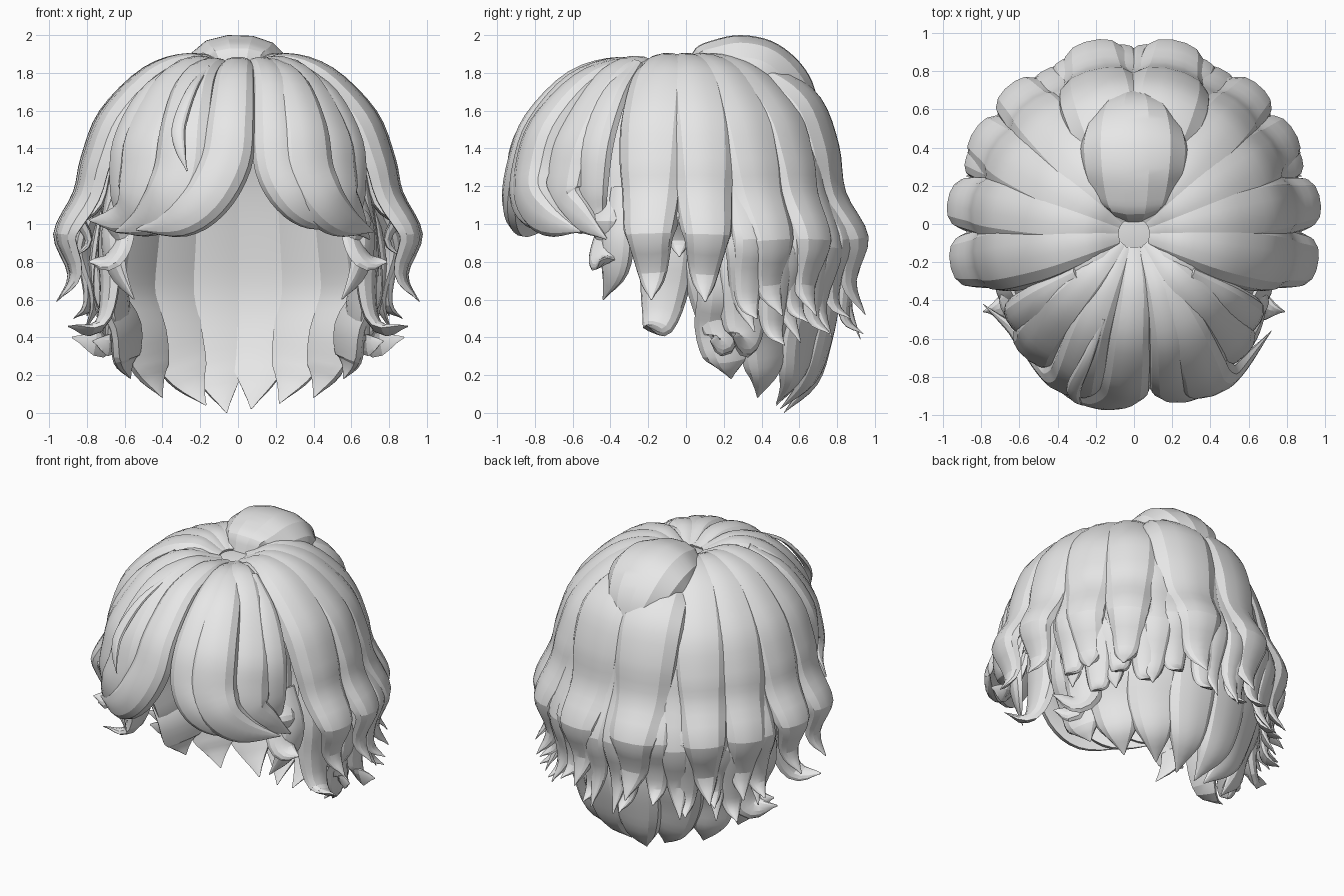
import bpy, bmesh, math
from mathutils import Vector

if "Cube" in bpy.data.objects:
    bpy.data.objects.remove(bpy.data.objects["Cube"])

hair = bpy.data.materials.new("light_grey_hair")
hair.diffuse_color = (0.8, 0.8, 0.8, 1)
hair.use_nodes = True
hair.node_tree.nodes["Principled BSDF"].inputs["Base Color"].default_value = hair.diffuse_color

CY = -0.05  # y of the crown whorl
# Lock cross-section: across, outward (faceted arch with a shallow underside)
SECTION = [(-1, -1), (-.9, -.5), (-.6, -.14), (-.2, 0), (.28, -.02), (.66, -.2),
           (.92, -.58), (1, -1), (.5, -1.15), (-.5, -1.15)]


def finish(bm, name, angle=17):
    bmesh.ops.recalc_face_normals(bm, faces=bm.faces)
    me = bpy.data.meshes.new(name)
    bm.to_mesh(me)
    bm.free()
    ob = bpy.data.objects.new(name, me)
    bpy.context.collection.objects.link(ob)
    me.materials.append(hair)
    bpy.ops.object.select_all(action='DESELECT')
    ob.select_set(True)
    bpy.context.view_layer.objects.active = ob
    bpy.ops.object.shade_smooth_by_angle(angle=math.radians(angle))
    return ob


def spline(pts, steps=4):
    """Catmull-Rom through 4D points (x, y, z, half width)."""
    p = [2 * pts[0] - pts[1]] + pts + [2 * pts[-1] - pts[-2]]
    out = []
    for i in range(1, len(p) - 2):
        a, b, c, d = p[i - 1:i + 3]
        for k in range(steps):
            t = k / steps
            out.append(.5 * (2 * b + (c - a) * t + (2 * a - 5 * b + 4 * c - d) * t * t
                             + (3 * b - a - 3 * c + d) * t ** 3))
    return out + [pts[-1]]


def lock(name, path, widths, thick=.65, tmax=.13):
    """Tapered hair lock; path follows its outer crest."""
    pts = spline([Vector((*p, w)) for p, w in zip(path, widths)])
    pos = [p.to_3d() for p in pts]
    bm = bmesh.new()
    rings, side = [], Vector()
    for i, p in enumerate(pos):
        tan = (pos[min(i + 1, len(pos) - 1)] - pos[max(i - 1, 0)]).normalized()
        out = Vector((p.x, p.y - CY, max(p.z - 1.2, 0))).normalized()
        side = tan.cross(out) + side * 1.2
        side = (side - tan * side.dot(tan)).normalized()
        nor = side.cross(tan)
        w = max(pts[i].w, .004)
        t = min(tmax, w * thick)
        rings.append([bm.verts.new(p + side * u * w + nor * v * t) for u, v in SECTION])
    n = len(SECTION)
    for a, b in zip(rings, rings[1:]):
        for j in range(n):
            bm.faces.new((a[j], a[(j + 1) % n], b[(j + 1) % n], b[j]))
    bm.faces.new(rings[0])
    bm.faces.new(rings[-1])
    return finish(bm, name)


# Wavy profiles (radius, height) of the locks radiating from the crown
WAVE = [(.08, 1.84), (.26, 1.905), (.5, 1.83), (.73, 1.6), (.83, 1.35), (.87, 1.17),
        (.975, .95), (.9, .74), (.96, .6)]
BACK = [(.1, 1.8), (.35, 1.88), (.58, 1.85), (.78, 1.7), (.88, 1.45), (.92, 1.2),
        (1.045, .93), (.98, .7), (1.03, .52)]
TAPER = [.3, .58, .88, 1, .96, .85, .7, .42, 0]


def radial(name, deg, w, r=1.0, drop=1.0, twist=0, s=1, wave=WAVE):
    path = []
    for i, (rad, z) in enumerate(wave):
        a = math.radians(deg + twist * (i / 8) ** 3)
        q = 1 + (r - 1) * min(1, i / 3)
        if z < 1.17:
            z = 1.17 - (1.17 - z) * drop
        elif r < 1:
            z -= .03
        path.append((s * rad * q * math.cos(a), CY + rad * q * math.sin(a), z))
    lock(name, path, [w * k for k in TAPER])


# Scalp cap, open toward the face and neck
bm = bmesh.new()
bmesh.ops.create_uvsphere(bm, u_segments=32, v_segments=20, radius=1)
for v in bm.verts:
    v.co = Vector((v.co.x * .7, v.co.y * .7, v.co.z * .68 + 1.15))
low = [f for f in bm.faces if f.calc_center_median().z < 1.37]
bmesh.ops.delete(bm, geom=low, context='FACES')
cap = finish(bm, "scalp_cap", 40)
mod = cap.modifiers.new("thickness", 'SOLIDIFY')
mod.thickness, mod.offset = .04, -1

# Radiating outer locks and those filling between them
OUTER = [("side_front", -10, .19, 1.0, 1.0, 2, WAVE), ("side_rear", 11, .185, 1.015, 1.02, -2, WAVE),
         ("rear_side", 31, .2, 1.02, 1.15, 4, WAVE), ("rear_corner", 51, .2, 1.04, 1.15, -3, WAVE),
         ("back", 76, .235, .99, 1.0, 3, BACK),
         ("temple", -31, .13, .82, .7, 0, WAVE), ("side_fill", 1, .13, .9, .6, 0, WAVE),
         ("rear_side_fill", 21, .14, .95, 1.3, 6, WAVE), ("rear_corner_fill", 41, .16, .97, 1.4, 4, WAVE),
         ("back_fill", 63, .17, 1.0, 1.35, -4, WAVE), ("back_seam_fill", 85, .15, .95, 1.2, 0, BACK)]
for s, tag in ((1, "right"), (-1, "left")):
    for nm, deg, w, r, drop, tw, wave in OUTER:
        radial(f"{nm}_lock_{tag}", deg, w, r, drop, tw, s, wave)
    # Slim outward flicks splitting the ends of the wide rear locks
    for j, (deg, z, k) in enumerate(((26, .5, 1), (37, .36, .98), (46, .48, 1), (57, .42, 1),
                                     (69, .5, 1.02), (82, .42, 1.03))):
        a = math.radians(deg)
        path = [(s * k * r * math.cos(a), CY + k * r * math.sin(a), h) for r, h in
                ((.68, 1.58), (.81, 1.32), (.86, 1.14), (.965, .92), (.91, z + .22), (.9, z + .08), (.97, z))]
        lock(f"rear_flick_{j}_{tag}", path, (.07, .1, .11, .11, .09, .06, 0))

# Raised crown tuft diving under the back locks
lock("crown_tuft", [(0, .01, 1.83), (0, .05, 1.93), (0, .15, 1.975), (0, .29, 2.0), (0, .45, 1.97),
                    (0, .58, 1.88), (0, .67, 1.75), (0, .72, 1.55)],
     (.14, .2, .25, .28, .29, .27, .22, .1), thick=.8, tmax=.2)

# Fringe, swept left and right of the parting
lock("fringe_centre", [(0, -.12, 1.83), (0, -.35, 1.885), (-.02, -.62, 1.81), (-.04, -.85, 1.58),
                       (-.07, -.94, 1.35), (-.18, -.97, 1.14), (-.34, -.91, 1.02), (-.54, -.74, .97)],
     (.05, .085, .11, .13, .14, .13, .1, 0))
lock("fringe_right_inner", [(.05, -.12, 1.83), (.13, -.35, 1.885), (.19, -.62, 1.79), (.22, -.83, 1.55),
                            (.24, -.91, 1.32), (.32, -.92, 1.15), (.44, -.84, 1.05), (.58, -.68, .99)],
     (.04, .07, .1, .13, .135, .12, .09, 0))
MID = [(.04, -.12, 1.83), (.14, -.33, 1.88), (.24, -.58, 1.79), (.3, -.8, 1.55), (.33, -.88, 1.3),
       (.41, -.87, 1.13), (.52, -.76, 1.02), (.65, -.56, .96)]
SIDE = [(.06, -.1, 1.83), (.22, -.28, 1.89), (.38, -.46, 1.78), (.52, -.63, 1.5), (.55, -.69, 1.3),
        (.58, -.69, 1.13), (.65, -.58, 1.03)]
for s, tag, shift, tip in ((-1, "left", 0, (.79, -.42, 1.02)), (1, "right", .07, (.7, -.42, .92))):
    lock(f"fringe_mid_{tag}", [(s * (x + shift * min(1, i / 3)), y, z) for i, (x, y, z) in enumerate(MID)],
         (.04, .08, .12, .15, .16, .14, .1, 0))
    lock(f"fringe_side_{tag}", [(s * x, y, z) for x, y, z in SIDE + [tip]],
         (.04, .09, .13, .16, .16, .14, .09, 0))
    lock(f"fringe_outer_{tag}", [(s * x, y, z) for x, y, z in (
        (.3, -.28, 1.87), (.5, -.41, 1.71), (.63, -.51, 1.45), (.65, -.53, 1.2), (.64, -.5, 1.05), (.68, -.42, .95))],
         (.05, .09, .11, .1, .07, 0))
lock("fringe_wisp", [(-.16, -.5, 1.84), (-.25, -.72, 1.72), (-.32, -.87, 1.53), (-.31, -.93, 1.4),
                     (-.27, -.95, 1.28)], (.01, .03, .04, .03, 0))

# Under-layer around the ears, with outward curls
EARS = [((.68, -.08, 1.3), (.74, -.1, .9), (.73, -.12, .66), (.76, -.15, .48), (.9, -.2, .46)),
        ((.64, -.36, 1.2), (.71, -.38, .95), (.67, -.4, .75), (.55, -.44, .6)),
        ((.62, -.36, 1.1), (.64, -.42, .95), (.69, -.46, .83), (.79, -.46, .8)),
        ((.68, .1, 1.25), (.74, .15, .8), (.69, .2, .52), (.7, .2, .38), (.77, .13, .38)),
        ((.68, .3, 1.25), (.76, .34, .8), (.72, .34, .5), (.75, .32, .38), (.88, .25, .4))]
for s, tag in ((1, "right"), (-1, "left")):
    for j, path in enumerate(EARS):
        w = (.12, .15, .13, .08, 0) if len(path) == 5 else (.06, .09, .08, 0)
        lock(f"ear_under_lock_{j}_{tag}", [(s * x, y, z) for x, y, z in path], w)

# Long under-layer forming the inner wall at the nape
NAPE = [(-.57, .24, .18), (-.4, .38, .08), (-.17, .48, .04), (-.06, .52, 0),
        (.07, .5, .02), (.22, .48, .05), (.4, .38, .08), (.56, .24, .18)]
for j, (x, y, z) in enumerate(NAPE):
    a = math.radians(165 - j * 150 / 7)
    c, d = math.cos(a), math.sin(a)
    path = [(r * c, .06 + r * d, h) for r, h in
            ((.56, 1.6), (.68, 1.25), (.74, .9), (.76, .62), (.73 - .06 * abs(c), .37 + z * .4))]
    mid = tuple(.5 * p + .5 * q + o for p, q, o in zip(path[-1], (x, y, z), (.03 * c, .05 * d, -.04)))
    lock(f"nape_lock_{j}", path + [mid, (x, y, z)], (.13, .17, .18, .18, .17, .12, 0), tmax=.08)
